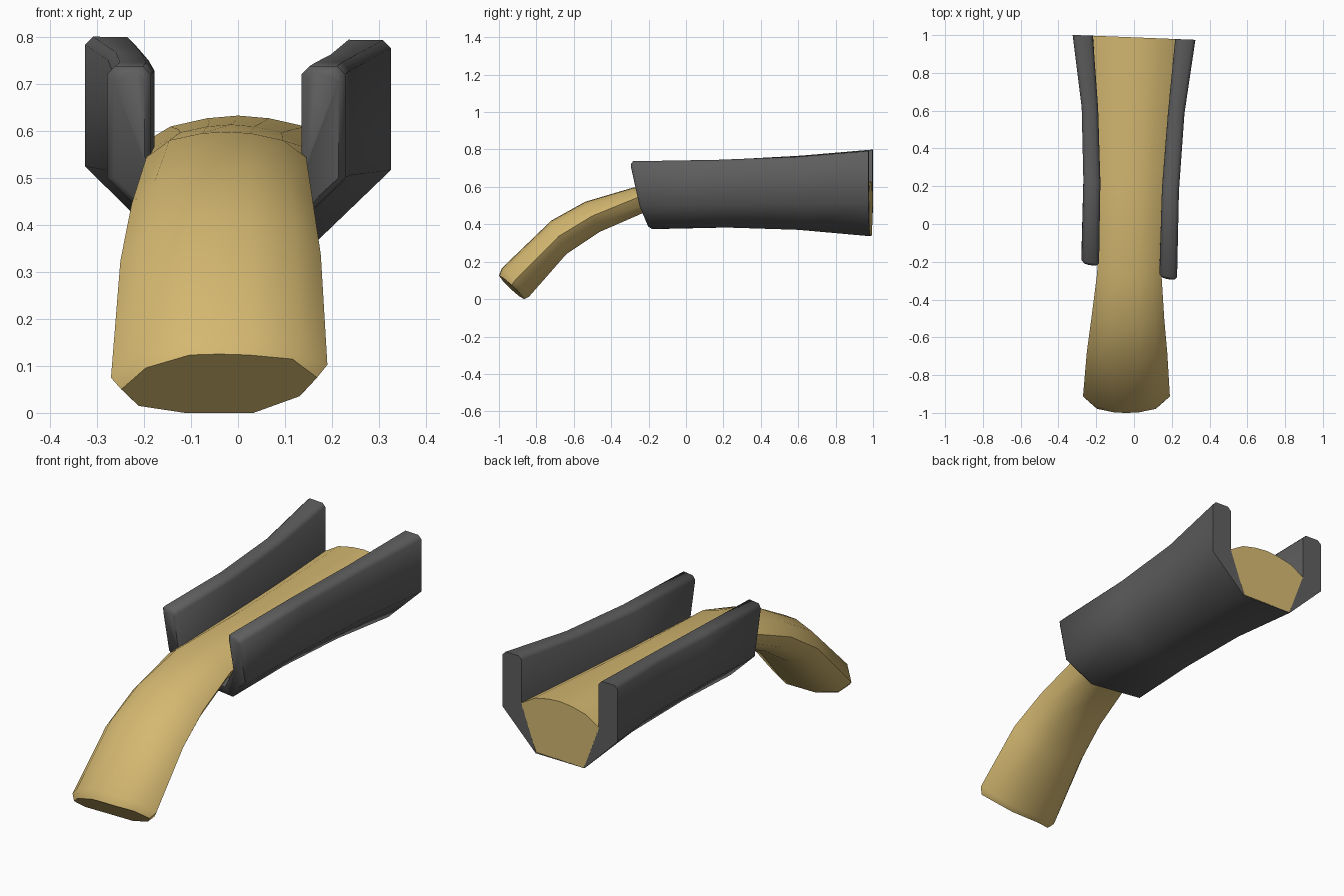
import bpy, bmesh, math

if "Cube" in bpy.data.objects:
    bpy.data.objects.remove(bpy.data.objects["Cube"])


def material(name, rgb):
    m = bpy.data.materials.new(name)
    m.diffuse_color = (*rgb, 1)
    m.use_nodes = True
    m.node_tree.nodes["Principled BSDF"].inputs["Base Color"].default_value = m.diffuse_color
    return m


def loft(name, rings, mat):
    """Skin closed rings of equal length, cap both ends, smooth by angle."""
    bm = bmesh.new()
    vr = [[bm.verts.new(p) for p in r] for r in rings]
    n = len(vr[0])
    for a, b in zip(vr, vr[1:]):
        for i in range(n):
            j = (i + 1) % n
            bm.faces.new((a[i], a[j], b[j], b[i]))
    bm.faces.new(vr[0])
    bm.faces.new(vr[-1])
    bmesh.ops.recalc_face_normals(bm, faces=bm.faces)
    me = bpy.data.meshes.new(name)
    bm.to_mesh(me)
    bm.free()
    ob = bpy.data.objects.new(name, me)
    bpy.context.collection.objects.link(ob)
    me.materials.append(mat)
    bpy.ops.object.select_all(action='DESELECT')
    ob.select_set(True)
    bpy.context.view_layer.objects.active = ob
    bpy.ops.object.shade_smooth_by_angle(angle=math.radians(52))
    return ob


tan = material("tan", (0.66, 0.48, 0.165))
grey = material("dark_grey", (0.115, 0.112, 0.113))


# Channel: U section with two tall rails and a flat underside
def channel_ring(y, k, s, c, o, i, zt, zk, zb, bh, zf, fh, e=0.0):
    o, i, zt, zb, bh, b = o - e, i + e, zt - e, zb + e, bh - e * .4, .017
    half = [(bh, zb), (o, zk), (o, zt - b), (o - b, zt), (i + b, zt),
            (i, zt - b), (i, zk + .045), (fh, zf - e)]
    pts = half + [(-x, z) for x, z in reversed(half)]
    return [(x + c, y + k * (zt - z) - s * x, z + (-.012 * x if y > .5 else 0))
            for x, z in pts]


channel = [
    # y, y lean, yaw, centre, outer, inner, top, knee, bottom, half bottom, floor, half floor
    (-.255, .22, .18, -.025, .253, .160, .737, .50, .375, .125, .440, .100, .014),
    (-.240, .22, .18, -.025, .253, .160, .737, .50, .375, .125, .440, .100),
    (.20, .05, .10, -.015, .253, .163, .745, .505, .383, .125, .400, .118),
    (.60, .02, .06, -.005, .272, .185, .764, .512, .372, .128, .380, .124),
    (.988, 0, .04, 0, .325, .218, .796, .52, .338, .138, .341, .136),
]
loft("channel_rails", [channel_ring(*r) for r in channel], grey)

# Tongue: rounded section swept along the channel and drooping at the front
FRONT = [(0, 1), (.3, .985), (.75, .84), (1, .5), (.82, .2), (.35, 0)]
REAR = [(0, 1), (.3, .98), (.65, .92), (1, .76), (.8, .36), (.61, 0)]


def tongue_ring(yt, zt, yb, zb, c, w, f, roll=0.0, s=0.0):
    half = [(a * (1 - f) + p * f, t * (1 - f) + q * f)
            for (a, t), (p, q) in zip(FRONT, REAR)]
    pts = half + [(-u, t) for u, t in reversed(half[1:])]
    return [(c + u * w, yb + (yt - yb) * t - s * u * w,
             zb + (zt - zb) * t + (roll * u * w if abs(u) > .5 else 0))
            for u, t in pts]


tongue = [
    # top y, top z, bottom y, bottom z, centre, half width, section blend, roll, yaw
    (-1, .125, -.865, 0, -.04, .208, 0, .06),
    (-.985, .165, -.84, .012, -.04, .230, 0, .06),
    (-.72, .42, -.64, .24, -.037, .213, 0, .03),
    (-.54, .52, -.46, .36, -.033, .193, .1),
    (-.28, .597, -.23, .46, -.025, .170, .4),
    (.20, .613, .20, .402, -.015, .166, 1),
    (.60, .622, .60, .382, -.005, .188, 1),
    (.988, .632, .988, .342, 0, .221, 1, 0, .04),
]
loft("tongue", [tongue_ring(*r) for r in tongue], tan)
